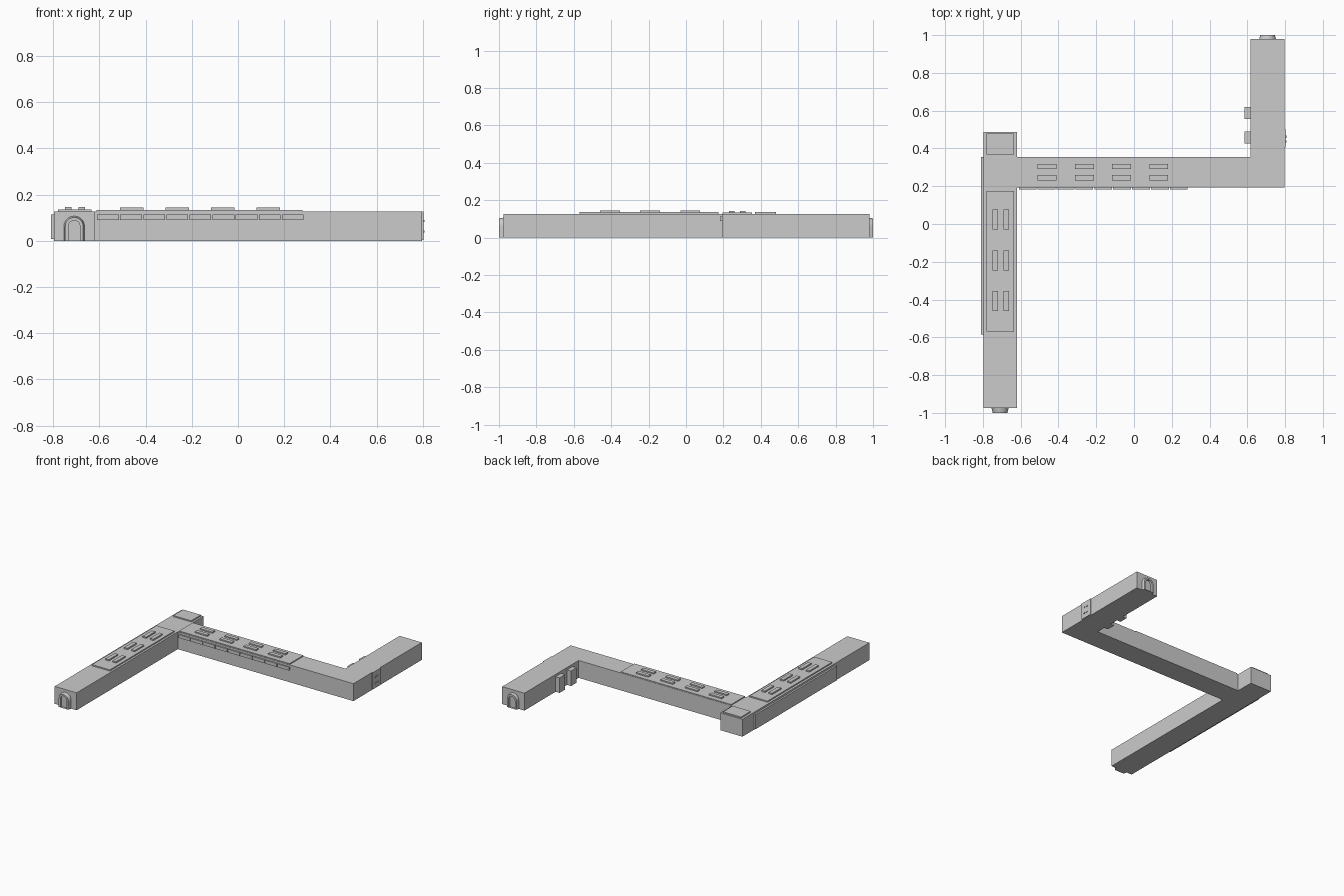
import bpy, bmesh, math

if "Cube" in bpy.data.objects:
    bpy.data.objects.remove(bpy.data.objects["Cube"])

H = 0.127  # wall height


def mesh_object(name, bm):
    bmesh.ops.recalc_face_normals(bm, faces=bm.faces[:])
    me = bpy.data.meshes.new(name)
    bm.to_mesh(me)
    bm.free()
    ob = bpy.data.objects.new(name, me)
    bpy.context.collection.objects.link(ob)
    return ob


def extrude_outline(name, pts, offset):
    """Fill a closed outline and push it along an offset vector."""
    bm = bmesh.new()
    face = bm.faces.new([bm.verts.new(p) for p in pts])
    res = bmesh.ops.extrude_face_region(bm, geom=[face])
    new = [v for v in res["geom"] if isinstance(v, bmesh.types.BMVert)]
    bmesh.ops.translate(bm, verts=new, vec=offset)
    return mesh_object(name, bm)


def box(name, x, y, z):
    pts = [(x[0], y[0], z[0]), (x[1], y[0], z[0]), (x[1], y[1], z[0]), (x[0], y[1], z[0])]
    return extrude_outline(name, pts, (0, 0, z[1] - z[0]))


def arch(half, top, n=10):
    """Round-headed outline in x and z, from right foot to left foot."""
    spring = top - half
    return [(half, 0)] + [(half * math.cos(math.pi * i / n), spring + half * math.sin(math.pi * i / n))
                          for i in range(n + 1)] + [(-half, 0)]


def arch_door(name, cx, wall, out):
    """Bevelled arched surround with a recessed door leaf."""
    tip = wall + out * 0.025
    rings = [(arch(0.045, 0.107), wall), (arch(0.039, 0.101), tip),
             (arch(0.025, 0.088), tip), (arch(0.025, 0.088), wall + out * 0.010)]
    bm = bmesh.new()
    loops = [[bm.verts.new((cx + px, y, pz)) for px, pz in pts] for pts, y in rings]
    for a, b in zip(loops, loops[1:]):
        for i in range(len(a)):
            j = (i + 1) % len(a)
            bm.faces.new((a[i], a[j], b[j], b[i]))
    bm.faces.new(loops[-1])
    bm.faces.new(loops[0])
    return mesh_object(name, bm)


# Z-shaped corridor body
plan = [(-0.797, -0.975), (-0.62, -0.975), (-0.62, 0.192), (0.797, 0.192), (0.797, 0.98),
        (0.618, 0.98), (0.618, 0.355), (-0.62, 0.355), (-0.62, 0.488), (-0.797, 0.488)]
extrude_outline("corridor_body", [(x, y, 0) for x, y in plan], (0, 0, H))

# Arched end doors
arch_door("front_door", -0.709, -0.975, -1)
arch_door("back_door", 0.707, 0.975, 1)

# Raised roof panels
box("left_roof_panel", (-0.78, -0.635), (-0.57, 0.175), (H - 0.01, 0.136))
box("corner_roof_panel", (-0.78, -0.635), (0.368, 0.48), (H - 0.01, 0.136))
box("middle_roof_panel", (-0.612, 0.28), (0.195, 0.353), (H - 0.01, 0.134))

# Paired roof vents
for i in range(3):
    y = 0.023 - 0.215 * i
    for x in (-0.734, -0.676):
        box("left_roof_vent", (x - 0.014, x + 0.014), (y - 0.053, y + 0.053), (H, 0.146))
for i in range(4):
    x = -0.46 + 0.197 * i
    for y in (0.245, 0.304):
        box("middle_roof_vent", (x - 0.05, x + 0.05), (y - 0.014, y + 0.014), (H, 0.143))

# Row of panels under the middle eave
for i in range(9):
    x = -0.61 + 0.1 * i
    box("wall_panel", (x, x + 0.094), (0.183, 0.2), (0.089, 0.113))

# Cladding on the outer left wall
box("left_wall_cladding", (-0.81, -0.79), (-0.585, 0.355), (0.007, 0.113))

# Cabinets against the inner wall of the right wing
for y in (0.457, 0.588):
    box("wall_cabinet", (0.586, 0.625), (y - 0.032, y + 0.032), (0, 0.11))

# Side hatch with four handles
box("side_hatch", (0.79, 0.803), (0.405, 0.5), (0.004, H))
for y in (0.437, 0.462):
    for z in (0.04, 0.085):
        box("hatch_handle", (0.80, 0.808), (y - 0.006, y + 0.006), (z - 0.004, z + 0.004))
